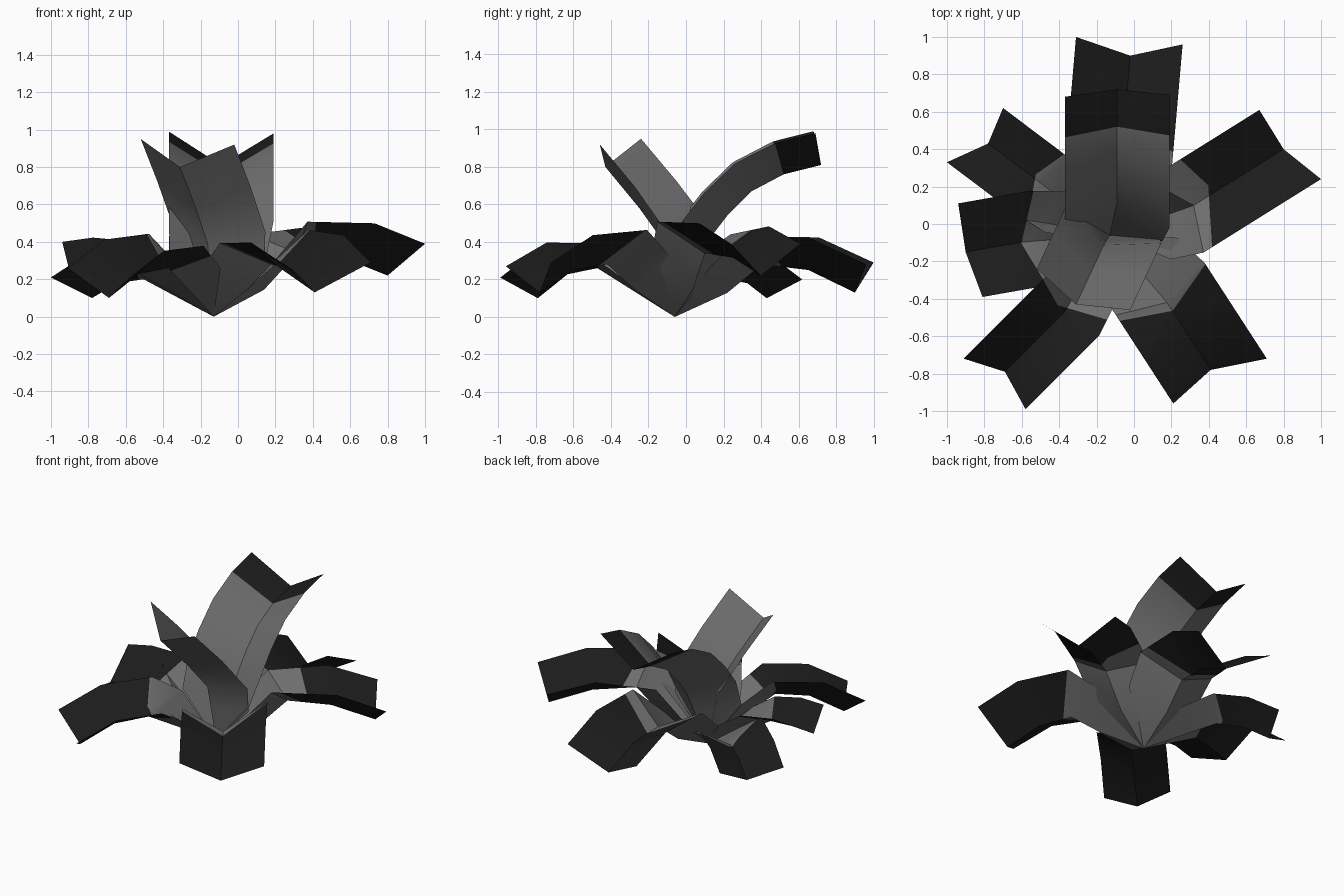
import bpy
import bmesh
from math import atan2, cos, radians, sin
from mathutils import Matrix, Vector

cube = bpy.data.objects.get("Cube")
if cube:
    bpy.data.objects.remove(cube)


def material(name, level):
    mat = bpy.data.materials.new(name)
    mat.use_nodes = True
    color = (level, level, level, 1)
    mat.diffuse_color = color
    bsdf = mat.node_tree.nodes["Principled BSDF"]
    bsdf.inputs["Base Color"].default_value = color
    bsdf.inputs["Roughness"].default_value = 0.9
    return mat


GREY = material("leaf grey", 0.155)
DARK = material("leaf charcoal", 0.0115)
ROOT = Vector((-0.13, -0.06, 0))
BEND_RADIUS = 0.47

# Middle and radius of the grey centre, as seen from above
GREY_CENTRE = Vector((-0.08, -0.02, 0))
GREY_RADIUS = 0.49

# Midrib shapes: distance back from the tip and height relative to the tip
ARCHING = [(0, 0), (0.20, -0.05), (0.37, -0.14), (0.50, -0.27), (0.60, -0.40)]
UPRIGHT = [(0, 0), (0.20, -0.22), (0.35, -0.41)]


def leaf_mesh(azimuth, mid, left, right, profile, sag=0, lean=0.8):
    """Folded strip that grows from the root and bends along its midrib."""
    mid, left, right = Vector(mid), Vector(left), Vector(right)
    a = radians(azimuth)
    forward = Vector((cos(a), sin(a), 0))
    side = Vector((-sin(a), cos(a), 0))

    # Midrib points from tip to root
    rib = [mid - forward * d + Vector((0, 0, h)) for d, h in profile]
    rib.append(ROOT.lerp(rib[-1], 0.6) - Vector((0, 0, sag)))
    rib.append(ROOT)

    def pitch(p, q):
        step = p - q
        return atan2(step.z, step.to_2d().length)

    slopes = [pitch(p, q) for p, q in zip(rib, rib[1:])]

    # Rows of left edge, midrib and right edge, tilted with the bend
    bm = bmesh.new()
    rows = []
    for i, p in enumerate(rib[:-1]):
        outer_slope = slopes[max(i - 1, 0)]
        slope = outer_slope if i == 0 else outer_slope + (slopes[i] - outer_slope) * lean
        turn = Matrix.Rotation(slopes[0] - slope, 3, side)
        width = 0.92 if i == len(rib) - 2 else 1
        rows.append([bm.verts.new(p + turn @ (edge - mid) * width)
                     for edge in (left, mid, right)])

    for outer, inner in zip(rows, rows[1:]):
        for k in range(2):
            bm.faces.new((inner[k], inner[k + 1], outer[k + 1], outer[k]))
    root = bm.verts.new(ROOT)
    for k in range(2):
        bm.faces.new((root, rows[-1][k + 1], rows[-1][k]))
    return bm


def finish(name, bm):
    mesh = bpy.data.meshes.new(name)
    bm.to_mesh(mesh)
    bm.free()
    mesh.materials.append(GREY)
    mesh.materials.append(DARK)
    obj = bpy.data.objects.new(name, mesh)
    bpy.context.collection.objects.link(obj)
    bpy.ops.object.select_all(action="DESELECT")
    obj.select_set(True)
    bpy.context.view_layer.objects.active = obj
    bpy.ops.object.shade_smooth_by_angle(angle=radians(35))


def drooping_leaf(name, lift, sag, azimuth, mid, left, right):
    """Low leaf that bends down, dark outside the grey centre."""
    reach = (Vector(mid) - ROOT).to_2d().length - BEND_RADIUS
    profile = [(0, 0), (reach / 2, lift * 0.8), (reach, lift)]
    bm = leaf_mesh(azimuth, mid, left, right, profile, sag)

    # Cut the leaf along a blunt arc and colour the outer side
    outward = (Vector(mid) - GREY_CENTRE).to_2d()
    heading = atan2(outward.y, outward.x)
    normals = [Vector((cos(heading + t), sin(heading + t), 0))
               for t in (-radians(22), radians(22))]
    for n in normals:
        bmesh.ops.bisect_plane(bm, geom=bm.verts[:] + bm.edges[:] + bm.faces[:],
                               plane_co=GREY_CENTRE + n * GREY_RADIUS, plane_no=n)
    for face in bm.faces:
        offset = face.calc_center_median() - GREY_CENTRE
        face.material_index = int(max(offset.dot(n) for n in normals) > GREY_RADIUS)
    finish(name, bm)


# Ring of low leaves: lift, sag, azimuth, tip of midrib, left and right tip corners
drooping_leaf("back_leaf", 0.15, 0.04, 85,
              (-0.02, 0.90, 0.13), (-0.31, 1.0, 0.29), (0.26, 0.96, 0.28))
drooping_leaf("back_left_leaf", 0.12, 0.06, 32,
              (0.80, 0.40, 0.22), (0.67, 0.61, 0.39), (1.0, 0.24, 0.39))
drooping_leaf("front_left_leaf", 0.15, 0.02, -57,
              (0.41, -0.78, 0.13), (0.71, -0.72, 0.29), (0.21, -0.96, 0.27))
drooping_leaf("front_right_leaf", 0.16, 0, 225,
              (-0.69, -0.79, 0.10), (-0.58, -0.99, 0.21), (-0.91, -0.72, 0.26))
drooping_leaf("right_leaf", 0.03, 0, 190,
              (-0.90, -0.15, 0.24), (-0.81, -0.39, 0.33), (-0.94, 0.11, 0.40))
drooping_leaf("back_right_leaf", 0.10, 0, 143,
              (-0.78, 0.43, 0.10), (-1.0, 0.33, 0.21), (-0.70, 0.62, 0.20))

# Tall leaf at the back with a dark tip
tall = leaf_mesh(90, (-0.09, 0.72, 0.81), (-0.37, 0.68, 0.99),
                 (0.19, 0.69, 0.98), ARCHING, lean=0.4)
tall.faces.ensure_lookup_table()
for tip_face in tall.faces[:2]:
    tip_face.material_index = 1
finish("tall_back_leaf", tall)

# Tall grey leaf at the front
finish("tall_front_leaf", leaf_mesh(245, (-0.31, -0.43, 0.80), (-0.02, -0.46, 0.92),
                                    (-0.52, -0.24, 0.95), UPRIGHT))
